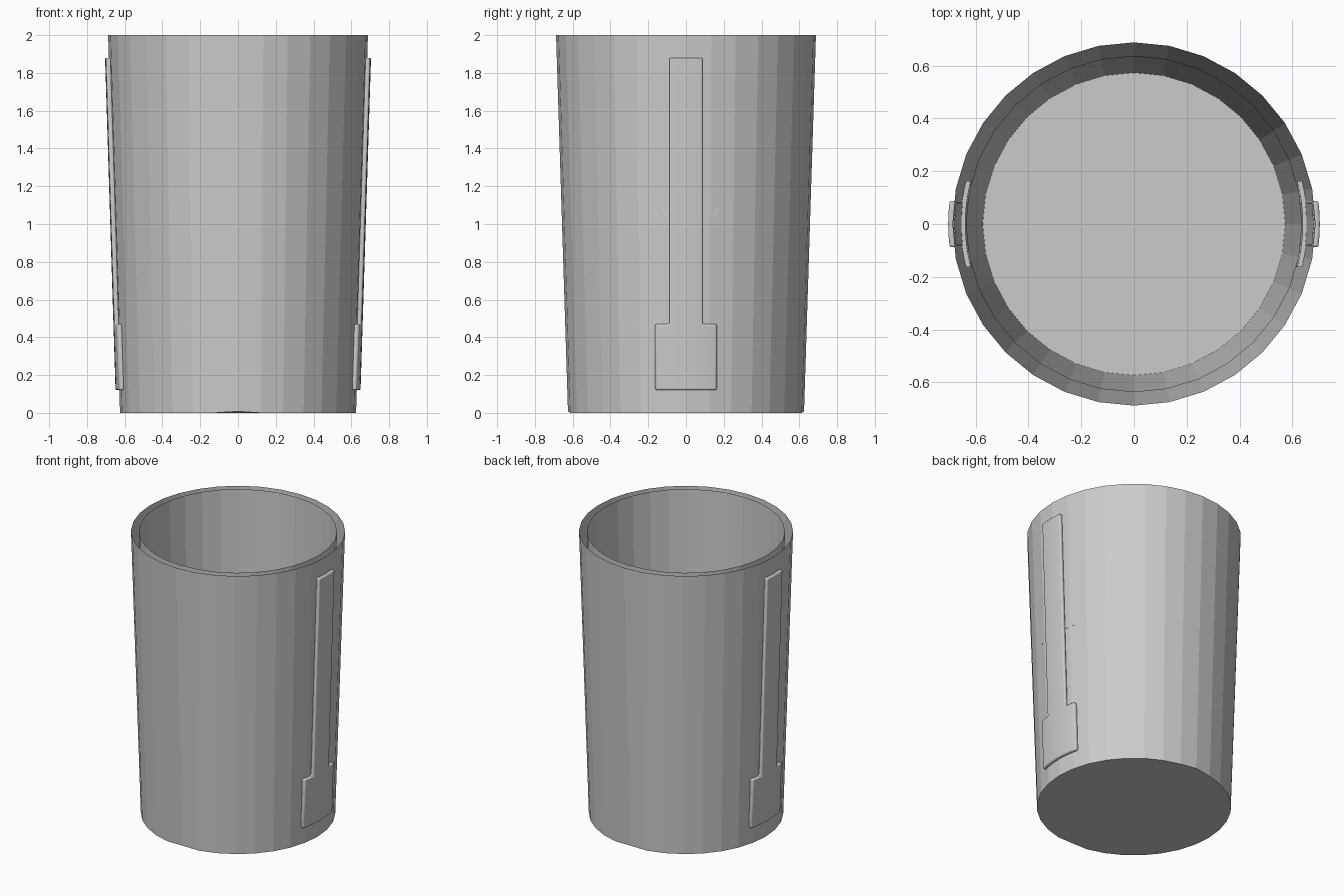
import bpy, bmesh, math

if "Cube" in bpy.data.objects:
    bpy.data.objects.remove(bpy.data.objects["Cube"])

SEG = 32
R_BOTTOM, R_TOP, HEIGHT = 0.625, 0.688, 2.0

grey = bpy.data.materials.new("plain grey")
grey.diffuse_color = (0.6, 0.6, 0.6, 1)
grey.use_nodes = True
grey.node_tree.nodes["Principled BSDF"].inputs["Base Color"].default_value = grey.diffuse_color


def wall_radius(z):
    return R_BOTTOM + (R_TOP - R_BOTTOM) * z / HEIGHT


def finish(bm, name):
    mesh = bpy.data.meshes.new(name)
    bm.to_mesh(mesh)
    bm.free()
    mesh.materials.append(grey)
    ob = bpy.data.objects.new(name, mesh)
    bpy.context.collection.objects.link(ob)
    return ob


def ring(bm, r, z):
    return [bm.verts.new((r * math.cos(i * math.tau / SEG),
                          r * math.sin(i * math.tau / SEG), z)) for i in range(SEG)]


def shell(name, r0, z0, r1, z1, inward=False, dents=False):
    """Open tapered cup with a closed floor."""
    bm = bmesh.new()
    low, high = ring(bm, r0, z0), ring(bm, r1, z1)
    for i in range(SEG):
        j = (i + 1) % SEG
        bm.faces.new((low[i], low[j], high[j], high[i]))
    bm.faces.new(low[::-1])
    if dents:  # small nicks in the lower edge, front and back
        for i in (SEG // 4, 3 * SEG // 4):
            low[i].co.z += 0.008
    if inward:
        bmesh.ops.reverse_faces(bm, faces=bm.faces[:])
    return finish(bm, name)


def curved_slab(name, side, cells, inner, outer):
    """Solid slab wrapped on the wall; cells are (width list, z low, z high)."""
    bm = bmesh.new()
    cache = {}

    def vert(y, z, layer):
        key = (round(y, 4), z, layer)
        if key not in cache:
            r = inner(z) if layer == 0 else outer(z)
            cache[key] = bm.verts.new((side * math.sqrt(r * r - y * y), y, z))
        return cache[key]

    for ys, z0, z1 in cells:
        for a, b in zip(ys, ys[1:]):
            for layer in (0, 1):
                bm.faces.new([vert(y, z, layer) for y, z in
                              ((a, z0), (b, z0), (b, z1), (a, z1))])
    # side walls between the inner and outer skins
    for e in [e for e in bm.edges if len(e.link_faces) == 1]:
        keys = [k for v in e.verts for k, w in cache.items() if w is v]
        (ya, za, la), (yb, zb, lb) = keys
        if la == 0:
            bm.faces.new((vert(ya, za, 0), vert(yb, zb, 0),
                          vert(yb, zb, 1), vert(ya, za, 1)))
    bmesh.ops.recalc_face_normals(bm, faces=bm.faces[:])
    return finish(bm, name)


# Cup: outer wall and inner liner with an open gap between their rims
shell("outer_wall", R_BOTTOM, 0, R_TOP, HEIGHT, dents=True)
shell("inner_liner", 0.573, 0.05, 0.637, HEIGHT, inward=True)

# Raised strips with a wide foot, one on each side
bar = [-0.088, -0.044, 0, 0.044, 0.088]
foot = [-0.163, -0.125] + bar + [0.125, 0.163]
for side, label in ((1, "right"), (-1, "left")):
    strip = curved_slab(label + "_strip", side,
                        [(foot, 0.12, 0.47), (bar, 0.47, 1.88)],
                        lambda z: wall_radius(z) - 0.006,
                        lambda z: wall_radius(z) + 0.02)
    bev = strip.modifiers.new("soft_edges", "BEVEL")
    bev.width = 0.009
    bev.segments = 3
    bev.limit_method = "ANGLE"
    bev.angle_limit = math.radians(40)
    bpy.context.view_layer.objects.active = strip
    strip.select_set(True)
    bpy.ops.object.shade_smooth_by_angle(angle=math.radians(40))
    strip.select_set(False)

    # Small ledge in the gap between wall and liner
    curved_slab(label + "_gap_ledge", side, [(foot, 1.04, 1.1)],
                lambda z: 0.639, lambda z: 0.657)
